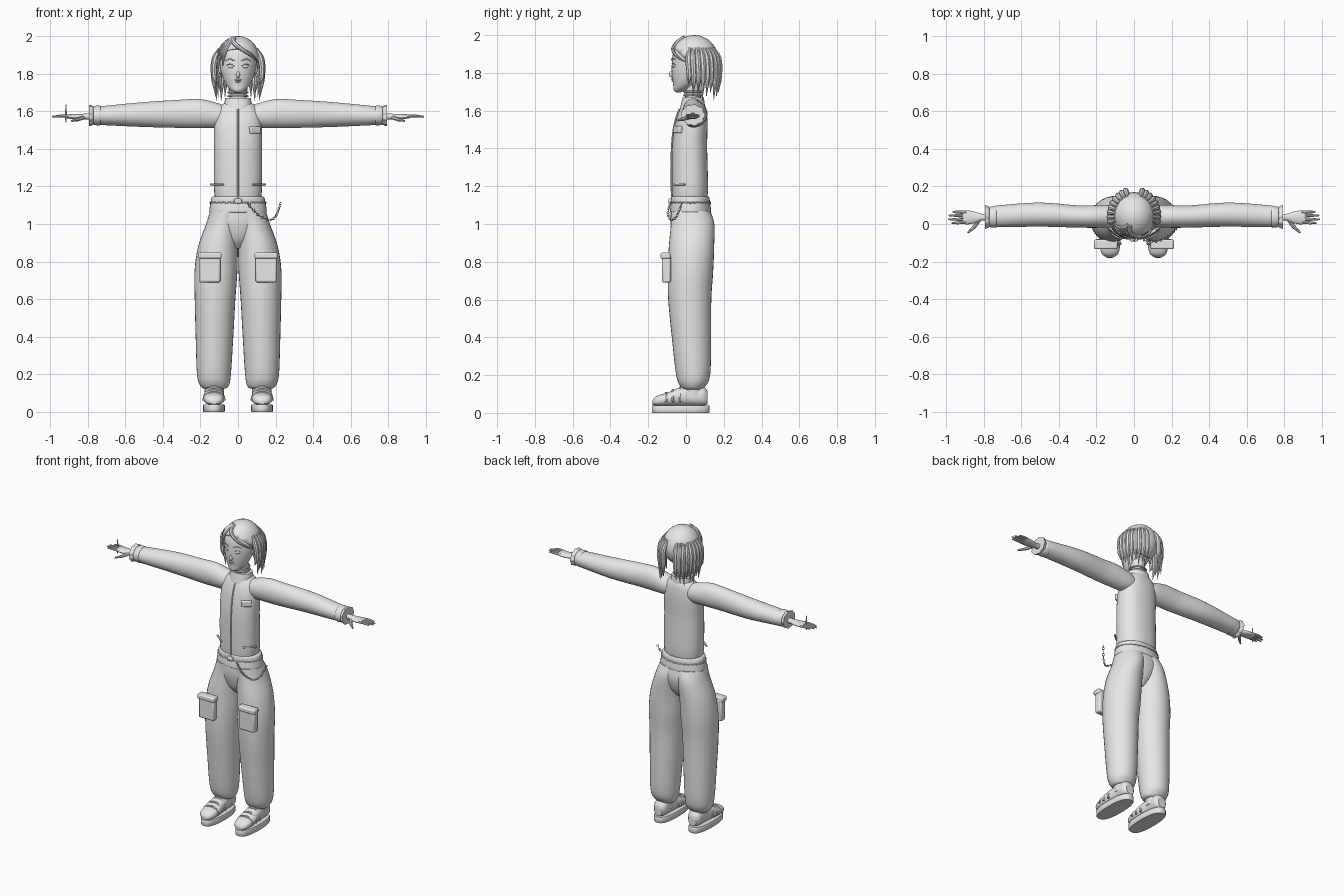
import bpy, bmesh, math
from math import sin, cos, pi, radians
from mathutils import Vector

if "Cube" in bpy.data.objects:
    bpy.data.objects.remove(bpy.data.objects["Cube"])

grey = bpy.data.materials.new("plain_grey")
grey.use_nodes = True
grey.diffuse_color = (0.8, 0.8, 0.8, 1)
grey.node_tree.nodes["Principled BSDF"].inputs["Base Color"].default_value = (0.8, 0.8, 0.8, 1)
parts = []


def finish(ob, name, mirror=False):
    ob.name = ob.data.name = name
    ob.data.materials.clear()
    ob.data.materials.append(grey)
    if mirror:
        ob.modifiers.new("mirror", 'MIRROR')
    parts.append(ob)
    return ob


def new_object(data):
    ob = bpy.data.objects.new("part", data)
    bpy.context.collection.objects.link(ob)
    return ob


def spline(rows, steps):
    """Catmull-Rom interpolation between section rows."""
    out = []
    for i in range(len(rows) - 1):
        a, b, c, d = (rows[min(max(i + k, 0), len(rows) - 1)] for k in (-1, 0, 1, 2))
        for j in range(steps):
            t = j / steps
            out.append([q + t * (r - p) / 2 + t * t * (p - 2.5 * q + 2 * r - s / 2)
                        + t ** 3 * (1.5 * (q - r) + (s - p) / 2) for p, q, r, s in zip(a, b, c, d)])
    return out + [list(rows[-1])]


def loft(name, axis, rows, mirror=False, power=2.0, steps=4, sides=32, wave=0, lobes=8):
    """Rows are (position on axis, centre 1, centre 2, radius 1, radius 2)."""
    bm = bmesh.new()
    rings = []
    for p, c1, c2, r1, r2 in spline(rows, steps):
        ring = []
        for i in range(sides):
            t = 2 * pi * i / sides
            k = 1 + wave * cos(lobes * t)
            u = c1 + k * r1 * math.copysign(abs(cos(t)) ** (2 / power), cos(t))
            v = c2 + k * r2 * math.copysign(abs(sin(t)) ** (2 / power), sin(t))
            ring.append(bm.verts.new({'x': (p, u, v), 'y': (u, p, v), 'z': (u, v, p)}[axis]))
        rings.append(ring)
    for a, b in zip(rings, rings[1:]):
        for i in range(sides):
            j = (i + 1) % sides
            bm.faces.new((a[i], a[j], b[j], b[i]))
    bm.faces.new(rings[0])
    bm.faces.new(rings[-1])
    bmesh.ops.recalc_face_normals(bm, faces=bm.faces)
    me = bpy.data.meshes.new(name)
    bm.to_mesh(me)
    bm.free()
    return finish(new_object(me), name, mirror)


def tubes(name, paths, mirror=False, closed=False, res=5):
    """Each path is a list of (point, radius)."""
    cu = bpy.data.curves.new(name, 'CURVE')
    cu.dimensions = '3D'
    cu.bevel_depth = 1
    cu.bevel_resolution = 2
    cu.resolution_u = res
    cu.use_fill_caps = True
    for path in paths:
        sp = cu.splines.new('BEZIER')
        sp.bezier_points.add(len(path) - 1)
        sp.use_cyclic_u = closed
        for bp, (co, r) in zip(sp.bezier_points, path):
            bp.co, bp.radius = co, r
            bp.handle_left_type = bp.handle_right_type = 'AUTO'
    ob = new_object(cu)
    bpy.ops.object.select_all(action='DESELECT')
    ob.select_set(True)
    bpy.context.view_layer.objects.active = ob
    bpy.ops.object.convert(target='MESH')
    return finish(bpy.context.object, name, mirror)


def solid(name, kind, loc, size, turn=0, mirror=False, bevel=0.006):
    if kind == 'box':
        bpy.ops.mesh.primitive_cube_add(size=1, location=loc, rotation=(0, 0, radians(turn)))
    else:
        bpy.ops.mesh.primitive_uv_sphere_add(segments=24, ring_count=14, radius=1, location=loc,
                                             rotation=(0, 0, radians(turn)))
    ob = bpy.context.object
    ob.scale = size
    bpy.ops.object.transform_apply(location=True, rotation=True, scale=True)
    finish(ob, name, mirror)
    if kind == 'box':
        b = ob.modifiers.new("bevel", 'BEVEL')
        b.width, b.segments = bevel, 2
    return ob


def on_head(az, el, k=1.0):
    az, el = radians(az), radians(el)
    return Vector((k * .115 * sin(az) * cos(el), .045 - k * .125 * cos(az) * cos(el), 1.875 + k * .125 * sin(el)))


# Head, neck and face
loft("face", 'z', [(1.697, 0, -.04, .012, .012), (1.71, 0, -.03, .036, .036), (1.74, 0, -.008, .064, .06),
                   (1.79, 0, .01, .085, .085), (1.85, 0, .025, .098, .1), (1.92, 0, .035, .098, .098),
                   (1.965, 0, .04, .06, .06)])
loft("neck", 'z', [(1.62, 0, .04, .05, .045), (1.7, 0, .035, .045, .042), (1.78, 0, .035, .045, .045)])
for z in (1.68, 1.7):
    tubes("choker", [[((.05 * cos(a * pi / 6), .037 + .046 * sin(a * pi / 6), z), .006) for a in range(12)]],
          closed=True)
solid("nose", 'ball', (0, -.076, 1.793), (.01, .014, .018))
solid("upper_lip", 'ball', (0, -.071, 1.766), (.018, .008, .005))
solid("lower_lip", 'ball', (0, -.069, 1.758), (.015, .008, .005))
solid("eyes", 'ball', (.04, -.066, 1.838), (.018, .006, .009), 24, True)
solid("ears", 'ball', (.094, .035, 1.825), (.01, .02, .03), 0, True)
solid("earrings", 'ball', (.1, .03, 1.79), (.007, .007, .007), 0, True)
tubes("eyelashes", [[((.019, -.073, 1.842), .001), ((.04, -.072, 1.85), .003), ((.064, -.058, 1.844), .002)]], True)
tubes("eyebrows", [[((.018, -.076, 1.868), .003), ((.042, -.071, 1.877), .003), ((.068, -.056, 1.868), .001)]], True)

# Hair cap cut along a slanted hairline
hair = solid("hair_cap", 'ball', (0, .045, 1.875), (.115, .125, .125))
bm = bmesh.new()
bm.from_mesh(hair.data)
bmesh.ops.bisect_plane(bm, geom=bm.verts[:] + bm.edges[:] + bm.faces[:], plane_co=(0, .01, 1.86),
                       plane_no=(0, 1, 1), clear_inner=True)
bm.to_mesh(hair.data)
bm.free()
hair.modifiers.new("thickness", 'SOLIDIFY').thickness = .012

# Swept fringe and hanging locks
fringe = []
for a0, a1, e1, n in ((-25, 48, -2, 6), (-32, -62, -8, 4)):
    for i in range(n):
        f = i / (n - 1)
        end = a1 + (f - .5) * 50 * (1 if a1 > 0 else .7)
        fringe.append([(on_head(a0 + (end - a0) * t ** 1.3, 62 - 8 * f + (e1 + 18 * (1 - f) - 62) * t, 1.01 + .03 * t),
                        .011 * (1 - t) ** .5 + .001) for t in (0, .25, .5, .75, 1)])
tubes("fringe", fringe)
locks = []
for i in range(9):
    az = 76 + i * 10.5
    top, out = on_head(az, 28, .97), on_head(az, 2, 1.08)
    low = 1.74 if i == 0 else 1.655 + .02 * (i % 3)
    mid = Vector((out.x * 1.04, out.y + .005, 1.78))
    tip = Vector((out.x * (.95 if i < 6 else 1.1), out.y, low))
    locks.append([(top, .008), (out, .016), (mid, .015), (tip, .001)])
tubes("hanging_locks", locks, True)

# Jacket
loft("jacket_body", 'z', [(1.135, 0, .02, .122, .092), (1.2, 0, .021, .128, .096), (1.4, 0, .019, .128, .093),
                          (1.52, 0, .027, .127, .087), (1.59, 0, .035, .115, .075), (1.63, 0, .04, .09, .06),
                          (1.655, 0, .04, .05, .04)], power=2.3)
loft("collar", 'z', [(1.605, 0, .034, .074, .068), (1.63, 0, .036, .074, .064), (1.67, 0, .038, .068, .056)], power=2.2)
loft("sleeves", 'x', [(.02, .04, 1.57, .045, .04), (.1, .042, 1.576, .058, .064), (.2, .04, 1.587, .06, .077),
                      (.3, .04, 1.586, .059, .075), (.5, .05, 1.582, .064, .066), (.7, .042, 1.577, .059, .052),
                      (.745, .04, 1.577, .055, .048)], True)
loft("cuffs", 'x', [(.73, .038, 1.577, .055, .049), (.738, .038, 1.577, .058, .053), (.765, .037, 1.577, .054, .05),
                    (.77, .036, 1.577, .046, .044)], True)
loft("cuff_frills", 'x', [(.764, .036, 1.577, .042, .04), (.775, .036, 1.577, .056, .05),
                          (.792, .036, 1.577, .062, .055)], True, sides=48, wave=.05, lobes=9)
tubes("front_zip", [[((0, y, z), .005) for y, z in
                     ((-.075, 1.14), (-.077, 1.25), (-.075, 1.4), (-.062, 1.52), (-.042, 1.59), (-.033, 1.61))]])
solid("chest_pocket", 'box', (.09, -.042, 1.5), (.065, .025, .038), 32)
solid("waist_tabs", 'box', (.112, -.035, 1.21), (.09, .012, .01), 38, True, .003)

# Belt, buckle and chain
loft("waistband", 'z', [(1.062, 0, .024, .15, .106), (1.07, 0, .024, .153, .109), (1.11, 0, .024, .147, .104),
                        (1.138, 0, .023, .141, .101), (1.146, 0, .023, .132, .096)], power=2.1)
ring = [2 * pi * i / 96 for i in range(96)]
tubes("scalloped_trim", [[((.147 * cos(a), .024 + .105 * sin(a), 1.11 + .006 * abs(sin(14 * a))), .004) for a in ring]],
      closed=True, res=2)
solid("buckle", 'box', (0, -.083, 1.122), (.04, .02, .026))
chain = spline([(.05, -.085, 1.11), (.1, -.095, 1.055), (.16, -.08, 1.022), (.2, -.05, 1.04), (.228, -.02, 1.115)], 5)
for i, (a, b) in enumerate(zip(chain, chain[1:])):
    a, b = Vector(a), Vector(b)
    turn = (b - a).to_track_quat('X', 'Z').to_euler()
    bpy.ops.mesh.primitive_torus_add(location=(a + b) / 2, rotation=turn, major_radius=.006, minor_radius=.002,
                                     major_segments=12, minor_segments=6)
    link = bpy.context.object
    link.scale = ((b - a).length / .013, 1, 1)
    link.rotation_euler.rotate_axis('X', (i % 2) * pi / 2)
    finish(link, "chain_link")

# Trousers with front pockets
loft("pelvis", 'z', [(.87, 0, .03, .03, .05), (.92, 0, .03, .09, .09), (1.0, 0, .03, .155, .111),
                     (1.07, 0, .024, .148, .106)])
loft("trouser_legs", 'z', [(.125, .125, .036, .058, .05), (.14, .125, .036, .076, .066), (.2, .128, .038, .09, .09),
                           (.4, .125, .029, .1, .104), (.6, .122, .02, .108, .114), (.75, .117, .024, .114, .12),
                           (.88, .106, .029, .106, .12), (1.0, .08, .035, .09, .115), (1.07, .06, .024, .088, .104)],
     True)
solid("thigh_pockets", 'box', (.15, -.103, .763), (.112, .046, .148), 0, True, .01)
solid("pocket_flaps", 'box', (.15, -.108, .832), (.124, .052, .032), 0, True, .008)

# Shoes
loft("soles", 'z', [(0, .128, -.028, .054, .149), (.006, .128, -.028, .058, .153), (.034, .128, -.028, .058, .153),
                    (.04, .128, -.028, .055, .15)], True, power=2.5, steps=1, sides=48)
loft("shoe_uppers", 'y', [(-.177, .128, .055, .02, .012), (-.155, .128, .064, .045, .026), (-.1, .128, .072, .056, .035),
                          (-.04, .128, .085, .052, .047), (.03, .127, .09, .047, .052), (.09, .127, .09, .045, .051),
                          (.115, .127, .08, .028, .035)], True, power=2.3)
loft("ankles", 'z', [(.08, .126, .04, .05, .058), (.15, .126, .038, .052, .056)], True)
tubes("shoe_straps", [[((.128 + w * cos(a * pi / 6), y, .06 + h * sin(a * pi / 6)), .007) for a in range(7)]
                      for y, w, h in ((-.105, .056, .045), (-.07, .055, .06), (-.03, .052, .074))], True)

# Hands
loft("palms", 'x', [(.76, .036, 1.573, .02, .018), (.81, .036, 1.571, .018, .016), (.845, .035, 1.57, .03, .015),
                    (.885, .035, 1.571, .037, .013), (.91, .036, 1.572, .034, .01)], True)
fingers = [[((.89, .035 + d, 1.572), .009), ((.94, .035 + d * 1.1, 1.574), .008), ((tip, .035 + d * 1.15, 1.571), .004)]
           for d, tip in ((-.026, .97), (-.009, .989), (.009, .985), (.026, .965))]
fingers.append([((.825, .02, 1.565), .011), ((.85, -.015, 1.556), .01), ((.885, -.047, 1.548), .005)])
tubes("fingers_and_thumbs", fingers, True)
tubes("ring_spike", [[((-.915, .03, 1.54), .003), ((-.915, .03, 1.59), .005), ((-.915, .03, 1.635), .002)]])

# Smooth shading with sharp creases kept
bpy.ops.object.select_all(action='DESELECT')
for ob in parts:
    ob.select_set(True)
bpy.context.view_layer.objects.active = parts[0]
bpy.ops.object.shade_smooth_by_angle(angle=radians(40))
